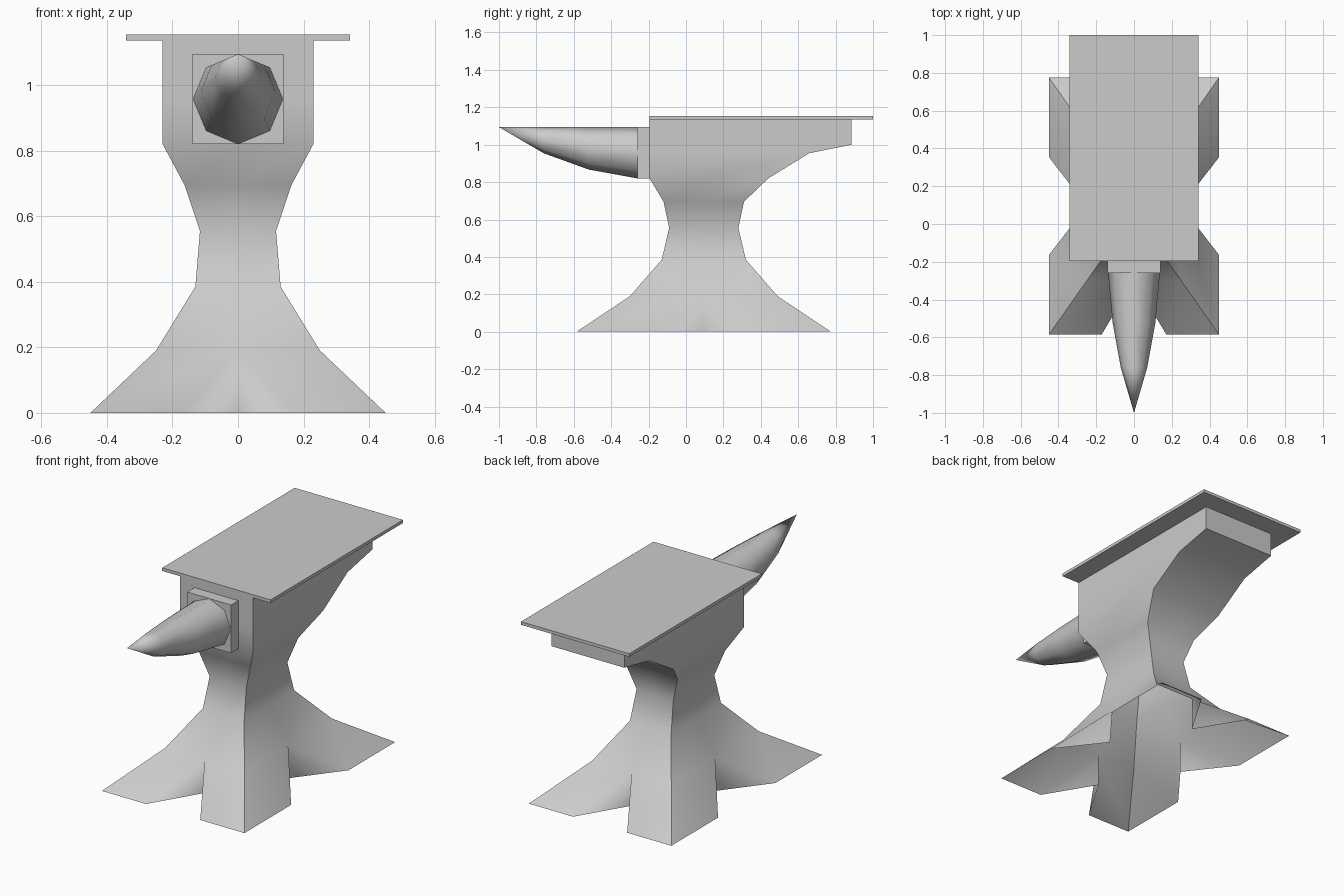
import bpy, bmesh
from math import sin, cos, pi, radians
from mathutils import Vector

if "Cube" in bpy.data.objects:
    bpy.data.objects.remove(bpy.data.objects["Cube"])


def finish(name, bm):
    mesh = bpy.data.meshes.new(name)
    bm.to_mesh(mesh)
    bm.free()
    obj = bpy.data.objects.new(name, mesh)
    bpy.context.collection.objects.link(obj)
    return obj


def box(name, lo, hi):
    bm = bmesh.new()
    bmesh.ops.create_cube(bm, size=1)
    lo, hi = Vector(lo), Vector(hi)
    for v in bm.verts:
        v.co = (lo + hi) / 2 + v.co * (hi - lo)
    return finish(name, bm)


def smooth(bm, angle, soft=()):
    for f in bm.faces:
        f.smooth = True
    for e in bm.edges:
        if len(e.link_faces) == 2 and not any(f in soft for f in e.link_faces):
            e.smooth = e.calc_face_angle(0) < radians(angle)


# Body: hollow shell, rings of (z, half width, front y, back y)
levels = [(0.19, 0.25, -0.30, 0.49), (0.385, 0.13, -0.13, 0.32),
          (0.555, 0.116, -0.09, 0.28), (0.695, 0.163, -0.12, 0.31),
          (0.82, 0.23, -0.195, 0.44), (0.955, 0.23, -0.195, 0.66),
          (1.0, 0.23, -0.195, 0.885), (1.137, 0.23, -0.195, 0.885)]


def outline(z, w, y0, y1):
    m = (y0 + y1) / 2
    return [Vector((x, y, z)) for x, y in
            ((-w, y0), (0, y0), (w, y0), (w, m), (w, y1), (0, y1), (-w, y1), (-w, m))]


bm = bmesh.new()
rings = [[bm.verts.new(p) for p in outline(*lv)] for lv in levels]
for lo, hi in zip(rings, rings[1:]):
    for i in range(8):
        j = (i + 1) % 8
        bm.faces.new((lo[i], lo[j], hi[j], hi[i]))

# Four splayed feet with a triangular notch in the middle of each side
ground = outline(0, 0.45, -0.585, 0.775)
low = rings[0]
corner = {i: bm.verts.new(ground[i]) for i in (0, 2, 4, 6)}
flaps = []
for m in (1, 3, 5, 7):
    a, b = m - 1, (m + 1) % 8
    inner = bm.verts.new((low[m].co.x, low[m].co.y, 0))
    na = bm.verts.new(ground[a].lerp(ground[m], 0.62))
    nb = bm.verts.new(ground[b].lerp(ground[m], 0.62))
    bm.faces.new((corner[a], na, low[m], low[a]))
    bm.faces.new((nb, corner[b], low[b], low[m]))
    flaps.append(bm.faces.new((na, inner, low[m])))
    flaps.append(bm.faces.new((inner, nb, low[m])))
bm.normal_update()
smooth(bm, 42, flaps)
finish("anvil_body", bm)

# Face plate and horn mounting block
box("face_plate", (-0.342, -0.195, 1.136), (0.342, 1.0, 1.154))
box("horn_block", (-0.139, -0.26, 0.82), (0.139, -0.19, 1.095))

# Horn: eight-sided, flat along its top line, tapering to a point
top = 1.094
bm = bmesh.new()
horn = [[bm.verts.new((r * sin(k * pi / 4), y, top - r + r * cos(k * pi / 4)))
         for k in range(8)]
        for y, r in ((-0.26, 0.137), (-0.52, 0.1135), (-0.76, 0.07))]
tip = bm.verts.new((0, -1.0, top))
for k in range(8):
    j = (k + 1) % 8
    for p, q in zip(horn, horn[1:]):
        bm.faces.new((p[k], p[j], q[j], q[k]))
    bm.faces.new((horn[-1][k], horn[-1][j], tip))
bm.faces.new(horn[0])
bmesh.ops.recalc_face_normals(bm, faces=bm.faces[:])
smooth(bm, 60)
finish("horn", bm)
